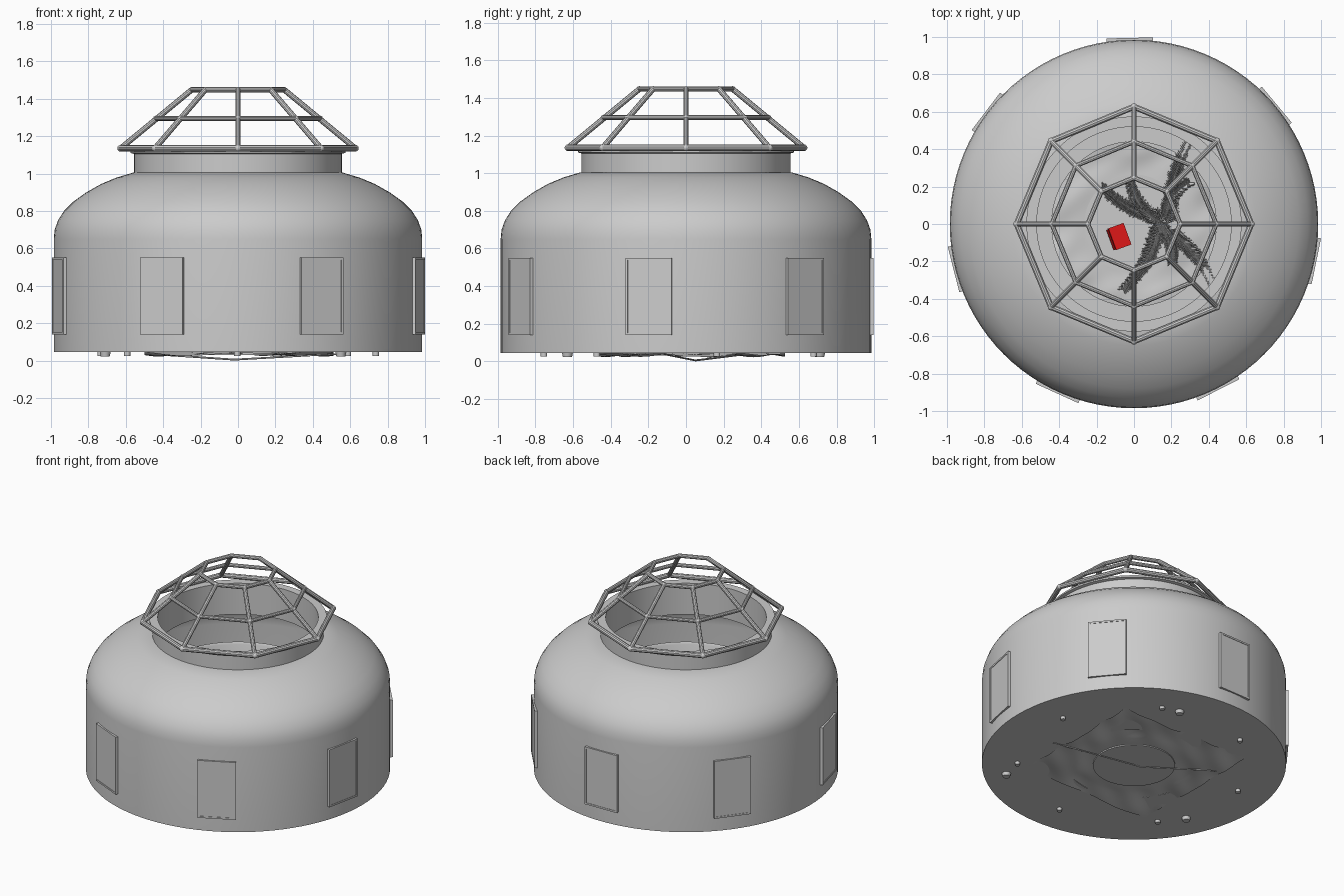
import bpy, bmesh, math, random
from mathutils import Vector, Matrix

if "Cube" in bpy.data.objects:
    bpy.data.objects.remove(bpy.data.objects["Cube"])
random.seed(4)


def finish(name, bm, smooth=True, angle=35):
    me = bpy.data.meshes.new(name)
    bmesh.ops.recalc_face_normals(bm, faces=bm.faces)
    bm.to_mesh(me)
    bm.free()
    ob = bpy.data.objects.new(name, me)
    bpy.context.collection.objects.link(ob)
    bpy.ops.object.select_all(action='DESELECT')
    ob.select_set(True)
    bpy.context.view_layer.objects.active = ob
    if smooth:
        bpy.ops.object.shade_smooth_by_angle(angle=math.radians(angle))
    return ob


def lathe(name, profile, steps=96):
    """Spin a closed (radius, z) profile around the z axis."""
    bm = bmesh.new()
    vs = [bm.verts.new((r, 0, z)) for r, z in profile]
    es = [bm.edges.new((vs[i], vs[(i + 1) % len(vs)])) for i in range(len(vs))]
    bmesh.ops.spin(bm, geom=vs + es, axis=(0, 0, 1), cent=(0, 0, 0),
                   angle=math.tau, steps=steps, use_duplicate=False)
    bmesh.ops.remove_doubles(bm, verts=bm.verts, dist=1e-5)
    return finish(name, bm)


def box(bm, size, matrix):
    bmesh.ops.create_cube(bm, size=1, matrix=matrix @ Matrix.Diagonal((*size, 1)))


def rod(bm, a, b, r1, r2, sides=8):
    a, b = Vector(a), Vector(b)
    d = b - a
    m = Matrix.Translation((a + b) / 2) @ d.to_track_quat('Z', 'Y').to_matrix().to_4x4()
    bmesh.ops.create_cone(bm, cap_ends=True, segments=sides, radius1=r1,
                          radius2=r2, depth=d.length, matrix=m)


def polar(r, deg, z):
    a = math.radians(deg)
    return (r * math.cos(a), r * math.sin(a), z)


# Hollow body: drum, rounded shoulder and open floor ring
shoulder = [(.985, .65), (.98, .70), (.962, .75), (.93, .80), (.88, .85), (.81, .90),
            (.73, .945), (.65, .978), (.56, 1.005)]
inner = [(r - .025, z - .02) for r, z in reversed(shoulder)]
lathe("body_shell", [(.44, .045), (.985, .045)] + shoulder + [(.53, 1.0)] + inner
      + [(.96, .06), (.44, .06)])

# Neck with a small top flange, and the liner tub inside the body
lathe("neck", [(.53, .90), (.555, .90), (.555, 1.105), (.575, 1.11), (.575, 1.122),
               (.52, 1.122), (.52, .90)])
lathe("inner_tub", [(.53, .06), (.555, .06), (.555, .68), (.54, .695), (.53, .68)])

# Octagonal cage of tubes on top
rings = [(.627, 1.135, .017), (.44, 1.295, .013), (.247, 1.448, .014)]
cage = bmesh.new()
for r, z, t in rings:
    for k in range(8):
        p = polar(r, k * 45, z)
        rod(cage, p, polar(r, k * 45 + 45, z), t, t, 10)
        bmesh.ops.create_icosphere(cage, subdivisions=2, radius=t * 1.08,
                                   matrix=Matrix.Translation(p))
for k in range(8):
    rod(cage, polar(.627, k * 45, 1.135), polar(.247, k * 45, 1.448), .015, .015, 10)
finish("roof_cage", cage)

# Seven framed side panels
panels, frames = bmesh.new(), bmesh.new()
for k in range(7):
    m = Matrix.Rotation(math.radians(91.3 + k * 360 / 7), 4, 'Z')
    box(panels, (.022, .23, .39), m @ Matrix.Translation((.981, 0, .345)))
    for s in (-1, 1):
        box(frames, (.026, .012, .41), m @ Matrix.Translation((.982, s * .119, .345)))
        box(frames, (.026, .25, .012), m @ Matrix.Translation((.982, 0, .345 + s * .199)))
finish("side_panels", panels, False)
finish("panel_frames", frames, False)

# Seven bolts and three feet under the floor
bolts = bmesh.new()
for k in range(7):
    a = 64 + k * 360 / 7
    rod(bolts, polar(.755, a, .025), polar(.755, a, .05), .017, .017, 16)
finish("floor_bolts", bolts)
feet = bmesh.new()
for x, y in ((.21, .71), (-.71, -.32), (.55, -.63)):
    rod(feet, (x, y, .022), (x, y, .05), .024, .03, 20)
finish("feet", feet)


# Uneven square ground sheet with a flat middle
def ground_z(x, y):
    w = min(1, max(0, (math.hypot(x, y) - .25) / .12))
    n = (math.sin(9 * x + 5 * y) * math.cos(11 * y - 4 * x + 1)
         + .5 * math.sin(21 * x - 13 * y) * math.sin(17 * y + 2))
    return .038 + w * .013 * n


sheet = bmesh.new()
bmesh.ops.create_grid(sheet, x_segments=60, y_segments=60, size=.505,
                      matrix=Matrix.Translation((.005, .02, 0)))
for v in sheet.verts:
    v.co.z = ground_z(v.co.x, v.co.y)
finish("ground_sheet", sheet, True, 80)
lathe("centre_disc", [(.001, .03), (.265, .03), (.265, .042), (.001, .042)], 64)


# Fir branches: bowed stem with rows of fine needles
def branch(name, a, b, needle=.06, count=46, bow=.03):
    bm = bmesh.new()
    a, b = Vector(a), Vector(b)
    d = (b - a).normalized()
    side = Vector((-d.y, d.x, 0))

    def at(t):
        return a.lerp(b, t) + side * bow * math.sin(math.pi * t)
    for i in range(8):
        rod(bm, at(i / 8), at((i + 1) / 8), .006 - i * .0005, .0055 - i * .0005, 6)
    for i in range(count):
        t = (i + .5) / count
        p = at(t)
        length = needle * (1 - .45 * t) * random.uniform(.8, 1.1)
        for ang in (0, 40, 140, 180):
            out = side * math.cos(math.radians(ang)) + Vector((0, 0, .8)) * math.sin(math.radians(ang))
            tip = p + (out + d * .65).normalized() * length
            tip.z = max(tip.z + random.uniform(-.006, .006), .012)
            rod(bm, p, tip, .0028, .0009, 4)
    finish(name, bm)


stems = [((.16, .02, .075), (-.17, .20, .06)),
         ((.18, .00, .075), (.30, .45, .05)),
         ((.14, -.01, .07), (-.06, -.35, .05)),
         ((.18, -.03, .07), (.42, -.33, .045)),
         ((.13, .00, .08), (-.02, .24, .06)),
         ((.16, .03, .08), (.30, .22, .06)),
         ((.12, .02, .07), (.20, -.20, .055))]
for i, (a, b) in enumerate(stems):
    branch("fir_branch_%d" % (i + 1), a, b)

# Twig resting under the sheet, touching the ground
twig = bmesh.new()
rod(twig, (-.48, .30, .036), (-.02, .05, .005), .005, .005, 6)
rod(twig, (-.02, .05, .005), (.58, -.12, .038), .005, .004, 6)
finish("ground_twig", twig)

# Small red box with a lid
red = bpy.data.materials.new("red")
red.diffuse_color = (.75, .01, .01, 1)
red.use_nodes = True
red.node_tree.nodes["Principled BSDF"].inputs["Base Color"].default_value = red.diffuse_color
gift = bmesh.new()
m = Matrix.Translation((-.085, -.07, .09)) @ Matrix.Rotation(math.radians(20), 4, 'Z') \
    @ Matrix.Rotation(math.radians(12), 4, 'Y')
box(gift, (.08, .115, .07), m)
box(gift, (.088, .123, .02), m @ Matrix.Translation((0, 0, .04)))
ob = finish("red_box", gift, False)
ob.data.materials.append(red)
